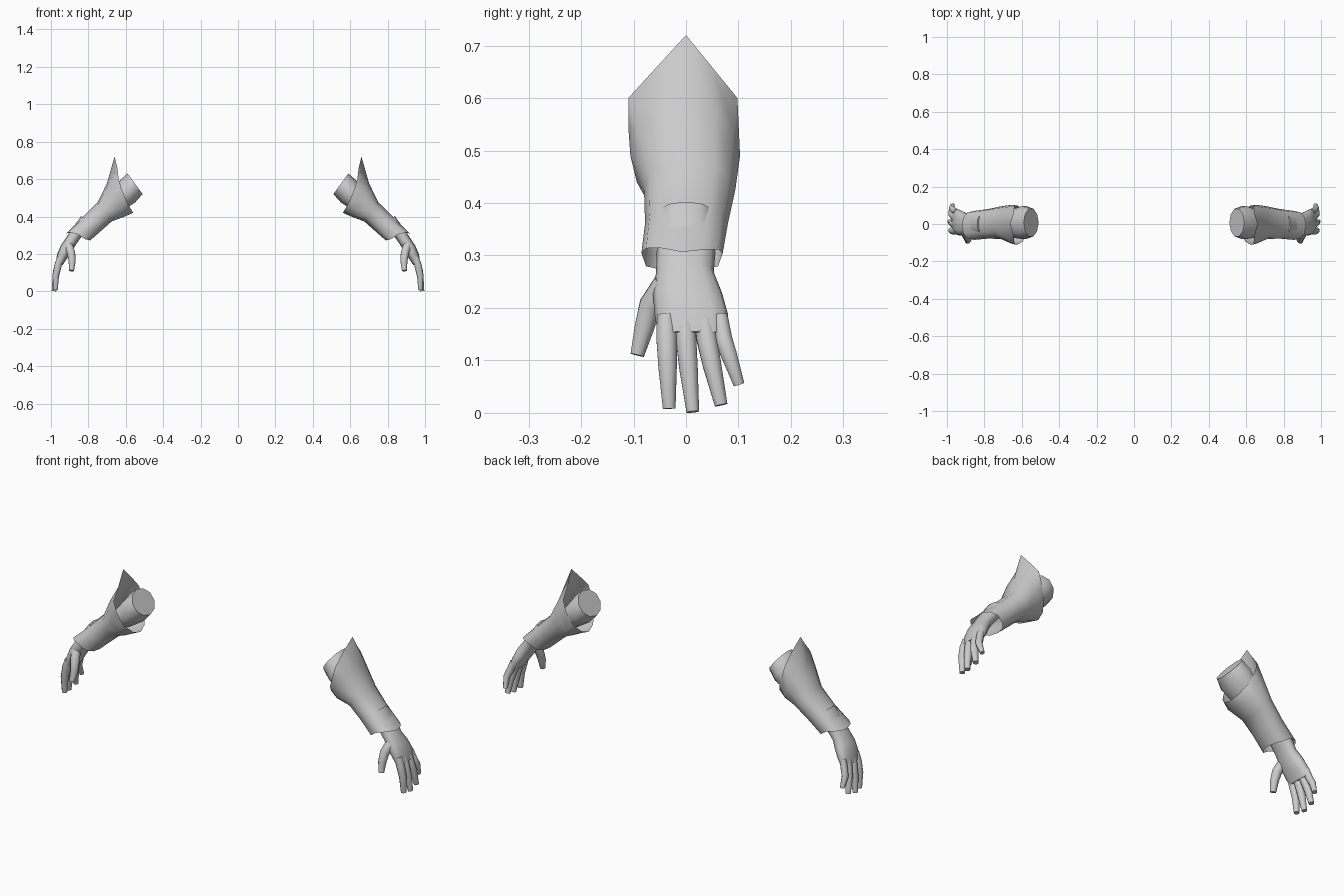
import bpy, bmesh, math
from mathutils import Vector

if "Cube" in bpy.data.objects:
    bpy.data.objects.remove(bpy.data.objects["Cube"])

grey = bpy.data.materials.new("plain_grey")
grey.diffuse_color = (0.6, 0.6, 0.6, 1)
grey.use_nodes = True
grey.node_tree.nodes["Principled BSDF"].inputs["Base Color"].default_value = grey.diffuse_color


def bridge(bm, rings, cap_start=False, cap_end=False):
    """Skin a list of point rings with quads."""
    vr = [[bm.verts.new(p) for p in r] for r in rings]
    n = len(vr[0])
    for a, b in zip(vr, vr[1:]):
        for i in range(n):
            j = (i + 1) % n
            bm.faces.new((a[i], a[j], b[j], b[i]))
    if cap_start:
        bm.faces.new(vr[0][::-1])
    if cap_end:
        bm.faces.new(vr[-1])


def span_ring(outer, inner, y0, y1, n=12, power=0.85):
    """Rounded section between an outer and an inner (x, z) point."""
    pts = []
    for i in range(n):
        a = 2 * math.pi * i / n
        c, s = math.cos(a), math.sin(a)
        t = 0.5 - 0.5 * math.copysign(abs(c) ** power, c)
        k = math.copysign(abs(s) ** power, s)
        y = (y0 + y1) / 2 + k * (y1 - y0) / 2
        pts.append(Vector((outer[0] + (inner[0] - outer[0]) * t, y,
                           outer[1] + (inner[1] - outer[1]) * t)))
    return pts


def tube(bm, path, n=8):
    """Tapered digit along (x, y, z, radius) points, narrower in y."""
    pts = [Vector(p[:3]) for p in path]
    rings = []
    for i, p in enumerate(path):
        d = (pts[min(i + 1, len(pts) - 1)] - pts[max(i - 1, 0)]).normalized()
        u = Vector((0, 1, 0))
        u = (u - d * u.dot(d)).normalized()
        w = d.cross(u)
        rings.append([pts[i] + p[3] * (u * math.sin(2 * math.pi * (k + .5) / n)
                                       + w * math.cos(2 * math.pi * (k + .5) / n))
                      for k in range(n)])
    bridge(bm, rings, True, True)


def finish(bm, name, side, angle=50, closed=True):
    for v in bm.verts:
        v.co.x *= side
    bmesh.ops.recalc_face_normals(bm, faces=bm.faces)
    if not closed:
        # open sleeve: make the faces point away from its axis
        f = max(bm.faces, key=lambda f: abs(f.calc_center_median().y))
        if f.normal.y * f.calc_center_median().y < 0:
            bmesh.ops.reverse_faces(bm, faces=bm.faces)
    me = bpy.data.meshes.new(name)
    bm.to_mesh(me)
    bm.free()
    me.materials.append(grey)
    ob = bpy.data.objects.new(name, me)
    bpy.context.collection.objects.link(ob)
    bpy.ops.object.select_all(action='DESELECT')
    ob.select_set(True)
    bpy.context.view_layer.objects.active = ob
    bpy.ops.object.shade_smooth_by_angle(angle=math.radians(angle))


def sleeve(side):
    bm = bmesh.new()
    # pointed elbow rim: fraction down the rim, width fraction, x bulge
    half = [(0, 0, 0), (.2, .5, .005), (.4, 1, .018), (.58, 1, .02),
            (.8, .85, .015), (.95, .45, .005), (1, 0, 0)]
    rim = []
    for t, k, b in half + [(t, -k, b) for t, k, b in half[-2:0:-1]]:
        rim.append(Vector((.66 - .10 * t + b, k * (.098 if k > 0 else .11),
                           .72 - .30 * t)))
    rings = [rim,
             span_ring((.70, .58), (.605, .40), -.106, .103),
             span_ring((.75, .476), (.675, .374), -.080, .094),
             span_ring((.83, .398), (.73, .325), -.078, .080)]
    # flared wrist end with a shallow notch on each side
    end = span_ring((.92, .305), (.79, .272), -.085, .070)
    for p in end:
        p.z += .016 * min(1, abs(p.y) / .07) * (1 if p.x > .85 else 0)
    rings.append(end)
    bridge(bm, rings)
    finish(bm, "sleeve", side, closed=False)


def arm_stub(side):
    bm = bmesh.new()
    rings = [span_ring((.59, .63), (.51, .52), -.07, .085, 10, 1),
             span_ring((.625, .60), (.55, .475), -.085, .10, 10, 1),
             span_ring((.68, .53), (.62, .43), -.075, .08, 10, 1)]
    bridge(bm, rings, True, True)
    finish(bm, "upper_arm", side)


def hand(side):
    bm = bmesh.new()
    # wrist and palm: centre x, z, half thickness, y centre, half width
    palm = [(.81, .38, .036, 0, .05), (.868, .305, .033, 0, .056),
            (.893, .268, .032, -.002, .055), (.918, .228, .034, .003, .066),
            (.94, .188, .029, .010, .070), (.956, .148, .020, .013, .066)]
    rings = []
    for i, (x, z, h, y, w) in enumerate(palm):
        a, b = palm[max(i - 1, 0)], palm[min(i + 1, len(palm) - 1)]
        d = Vector((b[0] - a[0], b[1] - a[1])).normalized()
        nx, nz = -d.y * h, d.x * h
        rings.append(span_ring((x + nx, z + nz), (x - nx, z - nz), y - w, y + w))
    bridge(bm, rings, True, True)
    # fingers: base y, tip y, tip z, tip x, base radius
    for y0, y1, z1, x1, r in [(-.038, -.032, .008, .976, .021),
                              (-.003, .013, .002, .984, .021),
                              (.033, .067, .015, .980, .021),
                              (.064, .101, .054, .970, .018)]:
        ym = y0 + (y1 - y0) * .5
        tube(bm, [(.948, y0, .185, r * .9), (.962, y0 + (y1 - y0) * .2, .14, r),
                  (.974, ym, (.14 + z1) / 2 + .012, r * .9),
                  (x1, y1, z1, r * .62)])
    # thumb
    tube(bm, [(.905, -.040, .245, .024), (.892, -.068, .205, .023),
              (.887, -.080, .160, .020), (.890, -.093, .110, .014)])
    finish(bm, "hand", side, 60)


for s in (1, -1):
    sleeve(s)
    arm_stub(s)
    hand(s)
